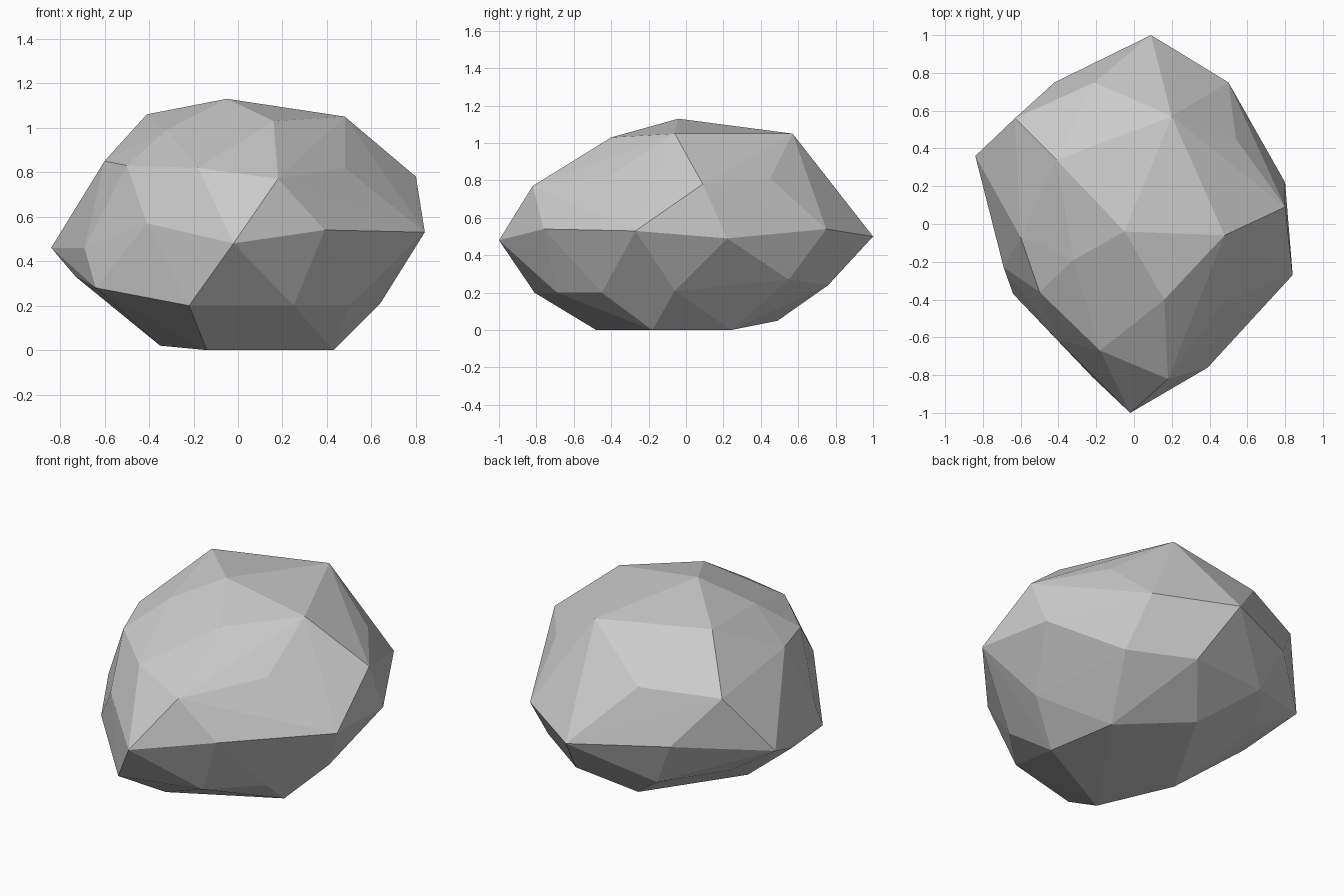
import bpy
import bmesh

default_cube = bpy.data.objects.get("Cube")
if default_cube:
    bpy.data.objects.remove(default_cube, do_unlink=True)

# Stone colour
stone = bpy.data.materials.new("stone_grey")
stone.use_nodes = True
colour = (0.6, 0.6, 0.6, 1)
stone.diffuse_color = colour
stone.node_tree.nodes["Principled BSDF"].inputs["Base Color"].default_value = colour

# Corners of the boulder, one band for each level, running around from the front
crown = [(-.05, -.04, 1.13), (.16, -.4, 1.03), (.48, -.06, 1.05),
         (.2, .57, 1.05), (-.41, .34, 1.06), (-.32, -.19, .99)]
shoulder = [(.18, -.82, .77), (.48, -.41, .82), (.8, .09, .78), (.54, .45, .81),
            (.18, .77, .76), (-.21, .75, .82), (-.63, .56, .79),
            (-.6, -.07, .85), (-.5, -.36, .83), (-.18, -.67, .82)]
waist = [(-.02, -1, .48), (.39, -.76, .54), (.84, -.27, .53), (.8, .22, .49),
         (.5, .75, .54), (.09, 1, .5), (-.42, .75, .52), (-.84, .36, .46),
         (-.69, -.23, .46), (-.41, -.61, .57)]
underside = [(-.22, -.81, .2), (.25, -.69, .2), (.5, -.45, .2), (.64, -.06, .21),
             (.52, .55, .27), (.19, .76, .24), (-.3, .7, .26),
             (-.55, .36, .27), (-.73, .05, .33), (-.64, -.37, .28)]
base = [(-.14, -.48, 0), (.43, -.18, 0), (.36, .24, 0),
        (-.03, .49, .05), (-.35, -.08, .02)]


def build_boulder(name, bands, material):
    """Wrap a faceted skin tightly around all the corner bands."""
    bm = bmesh.new()
    for band in bands:
        for corner in band:
            bm.verts.new(corner)
    bmesh.ops.convex_hull(bm, input=bm.verts[:])
    loose = [v for v in bm.verts if not v.link_faces]
    bmesh.ops.delete(bm, geom=loose, context='VERTS')
    bmesh.ops.recalc_face_normals(bm, faces=bm.faces[:])
    for face in bm.faces:
        face.smooth = False
    mesh = bpy.data.meshes.new(name)
    bm.to_mesh(mesh)
    bm.free()
    mesh.materials.append(material)
    boulder = bpy.data.objects.new(name, mesh)
    bpy.context.collection.objects.link(boulder)
    return boulder


build_boulder("boulder", [crown, shoulder, waist, underside, base], stone)
